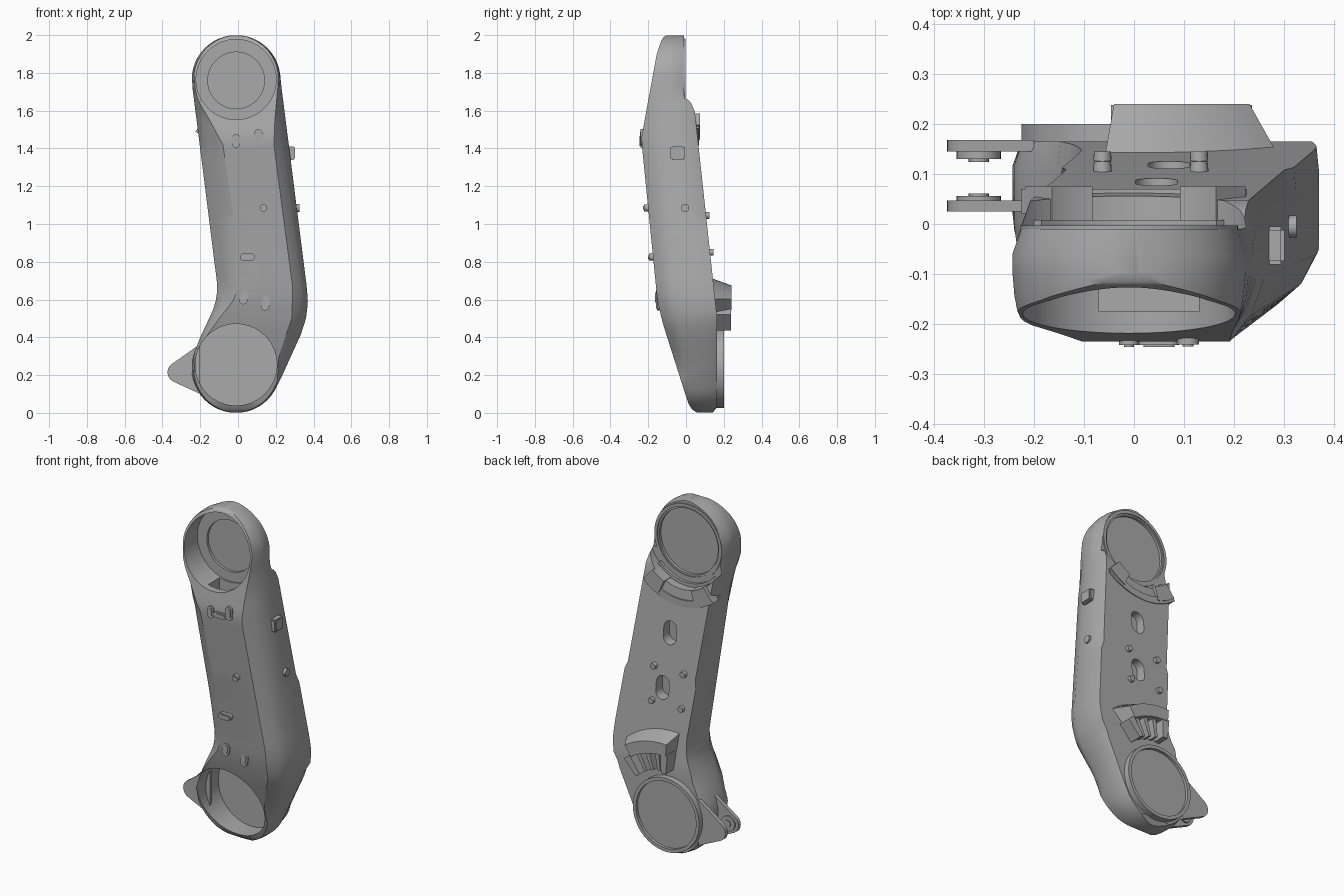
import bpy, bmesh
from math import sin, cos, pi, radians, sqrt

if "Cube" in bpy.data.objects:
    bpy.data.objects.remove(bpy.data.objects["Cube"], do_unlink=True)

metal = bpy.data.materials.new("grey metal")
metal.use_nodes = True
GREY = (0.4, 0.4, 0.4, 1)
metal.diffuse_color = GREY
metal.node_tree.nodes["Principled BSDF"].inputs["Base Color"].default_value = GREY

CX, TOP_Z, LOW_Z, R = -0.01, 1.765, 0.235, 0.235


def finish(name, bm):
    bmesh.ops.recalc_face_normals(bm, faces=bm.faces)
    me = bpy.data.meshes.new(name)
    bm.to_mesh(me)
    bm.free()
    ob = bpy.data.objects.new(name, me)
    bpy.context.collection.objects.link(ob)
    me.materials.append(metal)
    return ob


def loft(name, rings):
    bm = bmesh.new()
    loops = [[bm.verts.new(p) for p in ring] for ring in rings]
    n = len(loops[0])
    for a, b in zip(loops, loops[1:]):
        for i in range(n):
            j = (i + 1) % n
            bm.faces.new((a[i], a[j], b[j], b[i]))
    bm.faces.new(loops[0])
    bm.faces.new(loops[-1])
    return finish(name, bm)


def prism(name, pts, y0, y1, end=None):
    """Outline in x, z pushed along y, optionally tapering to a second outline."""
    return loft(name, [[(x, y0, z) for x, z in pts], [(x, y1, z) for x, z in end or pts]])


def arc(x, z, r, a0, a1, n=12):
    ang = [radians(a0 + (a1 - a0) * i / n) for i in range(n + 1)]
    return [(x + r * cos(a), z + r * sin(a)) for a in ang]


def circle(x, z, r, n=64):
    return arc(x, z, r, 0, 360, n)[:-1]


def pill(x, z, r, half, tilt=0):
    dx, dz = half * cos(radians(tilt)), half * sin(radians(tilt))
    return (arc(x + dx, z + dz, r, tilt - 90, tilt + 90)
            + arc(x - dx, z - dz, r, tilt + 90, tilt + 270))


def band(z, r0, r1, a0, a1):
    return arc(CX, z, r1, a0, a1) + arc(CX, z, r0, a1, a0)


def along(keys, z):
    if z <= keys[0][0]:
        return keys[0][1]
    for (za, a), (zb, b) in zip(keys, keys[1:]):
        if z <= zb:
            return a + (b - a) * (z - za) / (zb - za)
    return keys[-1][1]


# Arm shell: section profiles as (height, value)
left = [(.3, -.24), (.4, -.2), (.55, -.13), (.61, -.113), (.68, -.11), (1.5, -.213), (1.75, -.245)]
right = [(.12, .195), (.2, .235), (.42, .335), (.5, .36), (.58, .37), (.66, .365), (1.765, .225)]
flat_left = [(.24, -.235), (.3, -.225), (.4, -.17), (.5, -.1), (.6, -.02), (.67, 0),
             (.9, -.005), (1.42, -.08), (1.55, -.15), (1.66, -.215), (1.77, -.235)]
flat_right = [(.2, .21), (.3, .215), (.5, .285), (.66, .29), (1.42, .19), (1.55, .195), (1.77, .215)]
front = [(0, .06), (.02, .03), (.05, .012), (.48, -.125), (.6, -.152), (1.45, -.237),
         (1.9, -.155), (1.96, -.135), (1.99, -.12), (2, -.1)]
side = [(0, .08), (.3, 0), (.65, -.06), (1.4, -.1), (2, -.09)]
back = [(0, .14), (.03, .165), (.5, .165), (1.63, .043), (1.66, -.01)]


def section(z):
    half = sqrt(max(0, R * R - (z - LOW_Z if z < 1 else z - TOP_Z) ** 2))
    xl = CX - half if z < .24 or z > TOP_Z else along(left, z)
    xr = CX + half if z < .12 or z > TOP_Z else along(right, z)
    fl = max(along(flat_left, z), xl + min(.01, half * .2))
    fr = min(along(flat_right, z), xr - min(.01, half * .2))
    yf, yk = along(front, z), along(back, z)
    ya = max(along(side, z), yf + .01)
    yb = max(yk - .05, ya + .005)
    inset = min(.018, half * .2 + .005) if z < 1 or z > TOP_Z else .018
    bl, br = fl * .4 + xl * .6, fr * .4 + xr * .6
    ym = yf * .6 + ya * .4
    ring = [(fl, yf), (fr, yf), (br, ym), (xr, ya), (xr, yb), (xr - inset, yk),
            (xl + inset, yk), (xl, yb), (xl, ya), (bl, ym)]
    return [(x, y, z) for x, y in ring]


ends = [R * (1 - cos(pi / 2 * i / 12)) for i in range(12)]
levels = [max(.001, e) for e in ends] + [.24 + .0437 * i for i in range(35)]
levels += [2 - max(.001, e) for e in reversed(ends)]
shell = loft("arm_shell", [section(z) for z in levels])


def boolean(target, cutter, kind):
    bpy.context.view_layer.objects.active = target
    mod = target.modifiers.new(kind.lower(), 'BOOLEAN')
    mod.operation, mod.object, mod.solver = kind, cutter, 'EXACT'
    bpy.ops.object.modifier_apply(modifier=mod.name)
    bpy.data.objects.remove(cutter, do_unlink=True)


# Raised rear collar of the lower joint
boolean(shell, prism("collar", circle(CX, .24, .215), .08, .2), 'UNION')

# Joint pockets, rear recesses, cable slot and rear oval windows
cuts = [
    (circle(CX, 1.765, .212), -.4, -.06),
    (circle(CX, 1.76, .15), -.1, -.045),
    (circle(CX, .255, .216), -.4, .14),
    (circle(CX, 1.765, .255), -.008, .2),
    (circle(CX, 1.765, .19), -.025, .1),
    (circle(CX, .24, .195), .183, .3),
    ([(-.07, 1.47), (.13, 1.47), (.13, 1.62), (-.07, 1.62)], -.175, -.07),
    (pill(.045, 1.25, .042, .025, 90), .03, .2),
    (pill(.07, .935, .042, .025, 90), .06, .2),
]
for pts, y0, y1 in cuts:
    boolean(shell, prism("cutter", pts, y0, y1), 'DIFFERENCE')

# Rear rim around the upper joint
prism("upper_rear_rim", arc(CX, 1.765, .218, 0, 360, 64) + arc(CX, 1.765, .2, 360, 0, 64), -.012, -.003)

# Bracket under the upper joint
prism("bracket_lip", band(1.765, .31, .35, 232, 312), .02, .07)
prism("bracket_block_right", band(1.765, .25, .335, 232, 253), -.01, .075)
prism("bracket_block_left", band(1.765, .25, .335, 294, 314), -.01, .075)
prism("bracket_flange", band(1.765, .235, .262, 222, 318), -.02, .008)

# Sloped connector hood and fins above the lower joint
prism("connector_hood", band(.245, .36, .47, 50, 96), .13, .24, band(.245, .36, .43, 56, 94))
for i in range(5):
    a = 52 + i * 10
    wide = 7 if i in (0, 4) else 4
    prism(f"connector_fin_{i + 1}", band(.245, .255, .37, a - wide / 2, a + wide / 2), .14,
          .238 if i in (0, 4) else .215)

# Rear studs
for x in (-.063, .13):
    for z, y in ((1.045, .125), (.85, .145)):
        prism("rear_stud", circle(x, z, .021, 20), .08, y, circle(x, z, .017, 20))

# Side lug plates with pivot bosses
for word, y0, y1, b0, b1 in (("rear", .145, .168, .13, .15), ("front", .025, .047, .04, .056)):
    prism(word + "_lug", arc(-.318, .215, .055, 115, 250) + [(-.2, .1), (-.2, .365)], y0, y1)
    prism(word + "_lug_boss", circle(-.31, .215, .044, 32), b0, b1)
    prism(word + "_lug_pin", circle(-.31, .215, .02, 24), b0 - .006, b1 + .005)

# Small front fittings
fittings = [(-.01, 1.44, .02, .016, 90), (.108, 1.462, .022, .018, 90), (.05, 1.435, .018, .022, 0),
            (.135, 1.085, .019, 0, 0), (.05, .825, .018, .022, 0),
            (.032, .612, .022, .016, 75), (.147, .58, .022, .016, 75)]
for x, z, r, half, tilt in fittings:
    y = along(front, z)
    out = .022 if .7 < z < 1.2 else .006
    prism("front_fitting", pill(x, z, r, half, tilt), y + .02, y - out)
    prism("front_fitting_core", pill(x, z, r * .5, half, tilt), y, y - out - .004)

# Side button and side stud
bm = bmesh.new()
bmesh.ops.create_cube(bm, size=1)
bmesh.ops.scale(bm, vec=(.05, .076, .072), verts=bm.verts)
bmesh.ops.bevel(bm, geom=bm.edges[:], offset=.007, segments=2, affect='EDGES')
bmesh.ops.translate(bm, vec=(.276, -.043, 1.375), verts=bm.verts)
finish("side_button", bm)
loft("side_stud", [[(x, -.005 + dy, 1.085 + dz) for dy, dz in circle(0, 0, .022, 24)] for x in (.28, .325)])

# Smooth shading with sharp edges kept
for ob in bpy.context.collection.objects:
    ob.select_set(ob.type == 'MESH' and metal.name in ob.data.materials)
bpy.context.view_layer.objects.active = shell
bpy.ops.object.shade_smooth_by_angle(angle=radians(30))
